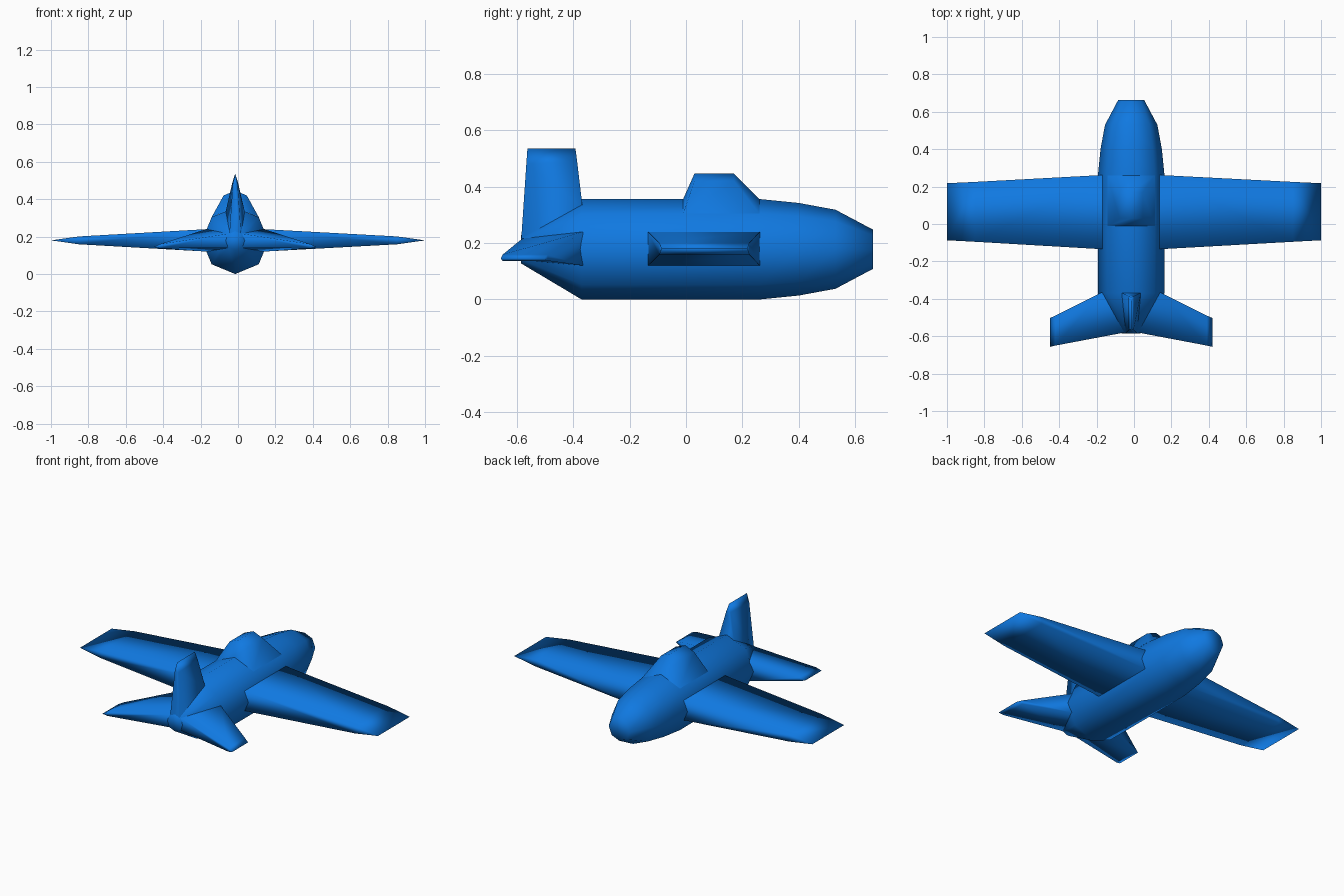
import bpy, bmesh
from math import sin, cos, pi

if "Cube" in bpy.data.objects:
    bpy.data.objects.remove(bpy.data.objects["Cube"])

CX, CZ = -0.015, 0.178   # fuselage axis

paint = bpy.data.materials.new("blue_paint")
paint.diffuse_color = (0.005, 0.19, 0.75, 1)
paint.use_nodes = True
paint.node_tree.nodes["Principled BSDF"].inputs["Base Color"].default_value = paint.diffuse_color


def loft(name, sections, start_caps=(), end_caps=()):
    """Skin closed rings of equal length; caps are index lists into the first / last ring."""
    bm = bmesh.new()
    rings = [[bm.verts.new(p) for p in s] for s in sections]
    n = len(rings[0])
    for a, b in zip(rings, rings[1:]):
        for i in range(n):
            j = (i + 1) % n
            bm.faces.new((a[i], a[j], b[j], b[i]))
    for ring, caps in ((rings[0], start_caps), (rings[-1], end_caps)):
        for cap in caps:
            bm.faces.new([ring[i] for i in cap])
    bmesh.ops.remove_doubles(bm, verts=bm.verts, dist=1e-5)
    bmesh.ops.recalc_face_normals(bm, faces=bm.faces)
    for f in bm.faces:
        f.smooth = True
    me = bpy.data.meshes.new(name)
    bm.to_mesh(me)
    bm.free()
    me.materials.append(paint)
    ob = bpy.data.objects.new(name, me)
    bpy.context.collection.objects.link(ob)
    return ob


def panel(x, ya, yb, z, h):
    """Upright rectangle at x: a thin slice through a wing."""
    return [(x, ya, z - h), (x, yb, z - h), (x, yb, z + h), (x, ya, z + h)]


# Fuselage: octagonal rings (y, radius) from tail to nose
rings = [(-0.585, 0.05), (-0.37, 0.178), (0.26, 0.178), (0.40, 0.164), (0.53, 0.14), (0.662, 0.07)]
loft("fuselage",
     [[(CX + r * sin(k * pi / 4), y, CZ - r * cos(k * pi / 4)) for k in range(8)] for y, r in rings],
     [range(8)], [range(8)])


# Canopy: raised from the two upper faces of the body
def canopy_ring(w, y0, y1, z_side, z_mid):
    return [(CX - w, y0, z_side), (CX, y0, z_mid), (CX + w, y0, z_side),
            (CX + w, y1, z_side), (CX, y1, z_mid), (CX - w, y1, z_side)]


loft("canopy",
     [canopy_ring(0.126, -0.01, 0.26, 0.304, 0.356), canopy_ring(0.062, 0.03, 0.17, 0.42, 0.446)],
     end_caps=[(0, 1, 4, 5), (1, 2, 3, 4)])

for side, label in ((1, "right"), (-1, "left")):
    # Main wing: tapering box that ends in a wedge edge
    loft(label + "_wing", [
        panel(CX + side * 0.15, -0.135, 0.262, 0.18, 0.06),
        panel(side * 0.85, -0.095, 0.225, 0.18, 0.021),
        panel(side * 1.0, -0.087, 0.218, 0.18, 0.0)])
    # Tailplane: swept back and drooping, root follows the tapered tail
    loft(label + "_tailplane", [
        [(CX + side * 0.035, -0.58, 0.14), (CX + side * 0.155, -0.365, 0.12),
         (CX + side * 0.155, -0.365, 0.24), (CX + side * 0.035, -0.58, 0.216)],
        panel(CX + side * 0.405, -0.65, -0.49, 0.148, 0.011),
        panel(CX + side * 0.435, -0.657, -0.503, 0.145, 0.0)])


# Tail fin: tapering box with wedge top
def fin_ring(wf, wb, yf, yb, zf, zb):
    return [(CX - wf, yf, zf), (CX + wf, yf, zf), (CX + wb, yb, zb), (CX - wb, yb, zb)]


loft("tail_fin", [
    fin_ring(0.052, 0.032, -0.367, -0.585, 0.33, 0.20),
    fin_ring(0.015, 0.013, -0.386, -0.566, 0.49, 0.48),
    fin_ring(0.0, 0.0, -0.392, -0.562, 0.536, 0.536)])
